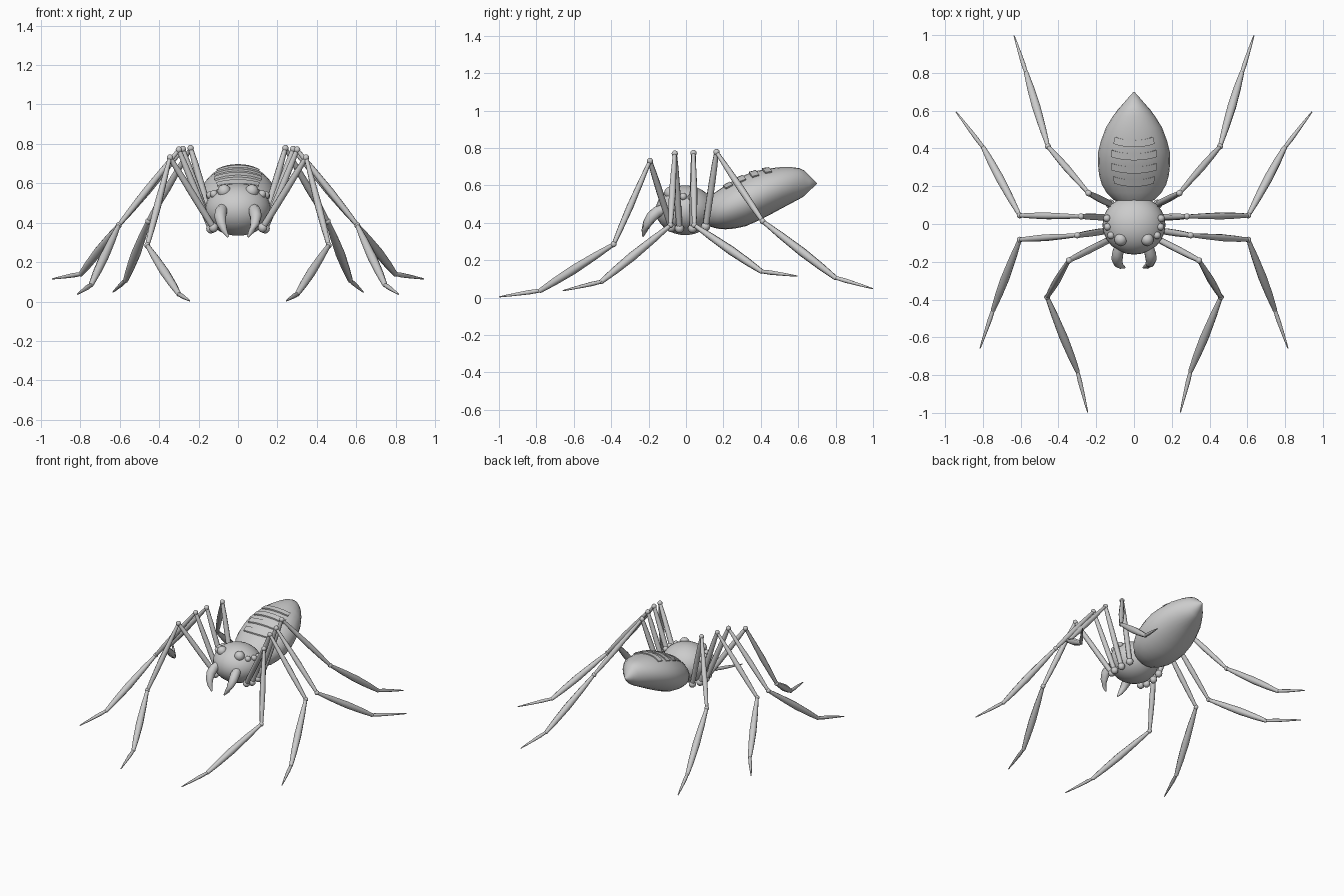
import bpy, bmesh, math
from mathutils import Vector


def make_object(name, bm, angle=40):
    bmesh.ops.recalc_face_normals(bm, faces=bm.faces)
    me = bpy.data.meshes.new(name)
    bm.to_mesh(me)
    bm.free()
    ob = bpy.data.objects.new(name, me)
    bpy.context.collection.objects.link(ob)
    bpy.ops.object.select_all(action='DESELECT')
    ob.select_set(True)
    bpy.context.view_layer.objects.active = ob
    bpy.ops.object.shade_smooth_by_angle(angle=math.radians(angle))
    return ob


def loft(bm, rings):
    # skin a list of rings of points and cap both ends
    vs = [[bm.verts.new(p) for p in r] for r in rings]
    n = len(vs[0])
    for a, b in zip(vs, vs[1:]):
        for i in range(n):
            bm.faces.new((a[i], a[(i + 1) % n], b[(i + 1) % n], b[i]))
    bm.faces.new(vs[0])
    bm.faces.new(vs[-1][::-1])


def tube(bm, pts, radii, sides=8):
    pts = [Vector(p) for p in pts]
    rings = []
    for i, (p, r) in enumerate(zip(pts, radii)):
        d = (pts[min(i + 1, len(pts) - 1)] - pts[max(i - 1, 0)]).normalized()
        u = d.cross(Vector((0.3, 0.2, 1))).normalized()
        v = d.cross(u)
        rings.append([p + r * (math.cos(a) * u + math.sin(a) * v)
                      for a in [math.tau * k / sides for k in range(sides)]])
    loft(bm, rings)


def ball(bm, c, r, scale=(1, 1, 1), seg=12, rng=8):
    res = bmesh.ops.create_uvsphere(bm, u_segments=seg, v_segments=rng, radius=r)
    for v in res['verts']:
        v.co = Vector(c) + Vector(v.co[k] * scale[k] for k in range(3))


# head and thorax
bm = bmesh.new()
ball(bm, (0, -0.005, 0.467), 1, (0.167, 0.157, 0.133), 24, 16)
make_object("cephalothorax", bm)

# abdomen sections: y, bottom z, top z, half width
SECT = [(0.092, 0.44, 0.46, 0.012), (0.105, 0.400, 0.515, 0.07),
        (0.13, 0.380, 0.545, 0.11), (0.165, 0.369, 0.569, 0.145),
        (0.21, 0.365, 0.600, 0.171), (0.26, 0.369, 0.629, 0.185),
        (0.32, 0.382, 0.658, 0.191), (0.38, 0.408, 0.678, 0.190),
        (0.44, 0.438, 0.690, 0.175), (0.51, 0.476, 0.698, 0.149),
        (0.57, 0.508, 0.697, 0.112), (0.605, 0.526, 0.692, 0.086),
        (0.632, 0.543, 0.680, 0.062), (0.66, 0.570, 0.652, 0.038),
        (0.70, 0.609, 0.613, 0.002)]


def surf(y, ang, off=0.0):
    for a, b in zip(SECT, SECT[1:]):
        if y <= b[0]:
            break
    t = (y - a[0]) / (b[0] - a[0])
    lo, hi, w = (a[k] + t * (b[k] - a[k]) for k in (1, 2, 3))
    return Vector(((w + off) * math.sin(ang), y,
                   (lo + hi) / 2 + ((hi - lo) / 2 + off) * math.cos(ang)))


bm = bmesh.new()
loft(bm, [[surf(s[0], math.tau * k / 24) for k in range(24)] for s in SECT])
make_object("abdomen", bm, 50)

# raised bands across the top of the abdomen
for n, (y0, half) in enumerate([(0.215, 0.62), (0.285, 0.66), (0.355, 0.66), (0.425, 0.62)]):
    bm = bmesh.new()
    rings = []
    for k in range(9):
        s = -1 + k / 4
        a, y = s * half, y0 + 0.018 * s * s
        rings.append([surf(y - 0.018, a, -0.01), surf(y - 0.018, a, 0.009),
                      surf(y + 0.018, a, 0.007), surf(y + 0.018, a, -0.01)])
    loft(bm, rings)
    make_object(f"abdomen_band_{n + 1}", bm, 30)

# leg joints: base, knee, middle joint, ankle, tip
LEGS = [
    [(0.125, -0.08, 0.375), (0.345, -0.193, 0.73), (0.46, -0.387, 0.285), (0.30, -0.778, 0.038), (0.245, -0.998, 0.004)],
    [(0.138, -0.035, 0.37), (0.30, -0.06, 0.77), (0.605, -0.083, 0.387), (0.745, -0.453, 0.085), (0.815, -0.658, 0.037)],
    [(0.138, 0.035, 0.37), (0.28, 0.04, 0.773), (0.605, 0.045, 0.387), (0.797, 0.403, 0.14), (0.942, 0.594, 0.115)],
    [(0.125, 0.105, 0.38), (0.24, 0.163, 0.778), (0.455, 0.41, 0.408), (0.57, 0.797, 0.107), (0.635, 0.998, 0.048)]]
STEPS = (0, 0.25, 0.55, 0.8, 1)
RADII = [(0.016, 0.018, 0.018, 0.016, 0.012),
         (0.010, 0.015, 0.019, 0.016, 0.011),
         (0.011, 0.019, 0.024, 0.020, 0.013),
         (0.010, 0.012, 0.009, 0.006, 0.003)]

for side, sx in (("right", 1), ("left", -1)):
    # legs with ball joints
    for n, leg in enumerate(LEGS):
        P = [Vector((x * sx, y, z)) for x, y, z in leg]
        bm = bmesh.new()
        for a, b, rad in zip(P, P[1:], RADII):
            tube(bm, [a.lerp(b, t) for t in STEPS], rad)
        for p, r in zip(P[:4], (0.025, 0.017, 0.016, 0.013)):
            ball(bm, p, r, seg=10, rng=6)
        make_object(f"{side}_leg_{n + 1}", bm, 50)

    # curved fang
    bm = bmesh.new()
    tube(bm, [(0.075 * sx, -0.11, 0.475), (0.086 * sx, -0.155, 0.458), (0.09 * sx, -0.185, 0.43),
              (0.084 * sx, -0.208, 0.395), (0.07 * sx, -0.222, 0.36), (0.05 * sx, -0.23, 0.328)],
         (0.026, 0.031, 0.030, 0.024, 0.016, 0.005), 10)
    make_object(f"{side}_fang", bm, 50)

    # one large and three small eyes
    bm = bmesh.new()
    ball(bm, (0.07 * sx, -0.082, 0.560), 0.034, seg=16, rng=10)
    for c in ((0.122, -0.06, 0.545), (0.140, -0.015, 0.54), (0.143, 0.03, 0.535)):
        ball(bm, (c[0] * sx, c[1], c[2]), 0.02)
    make_object(f"{side}_eyes", bm)
